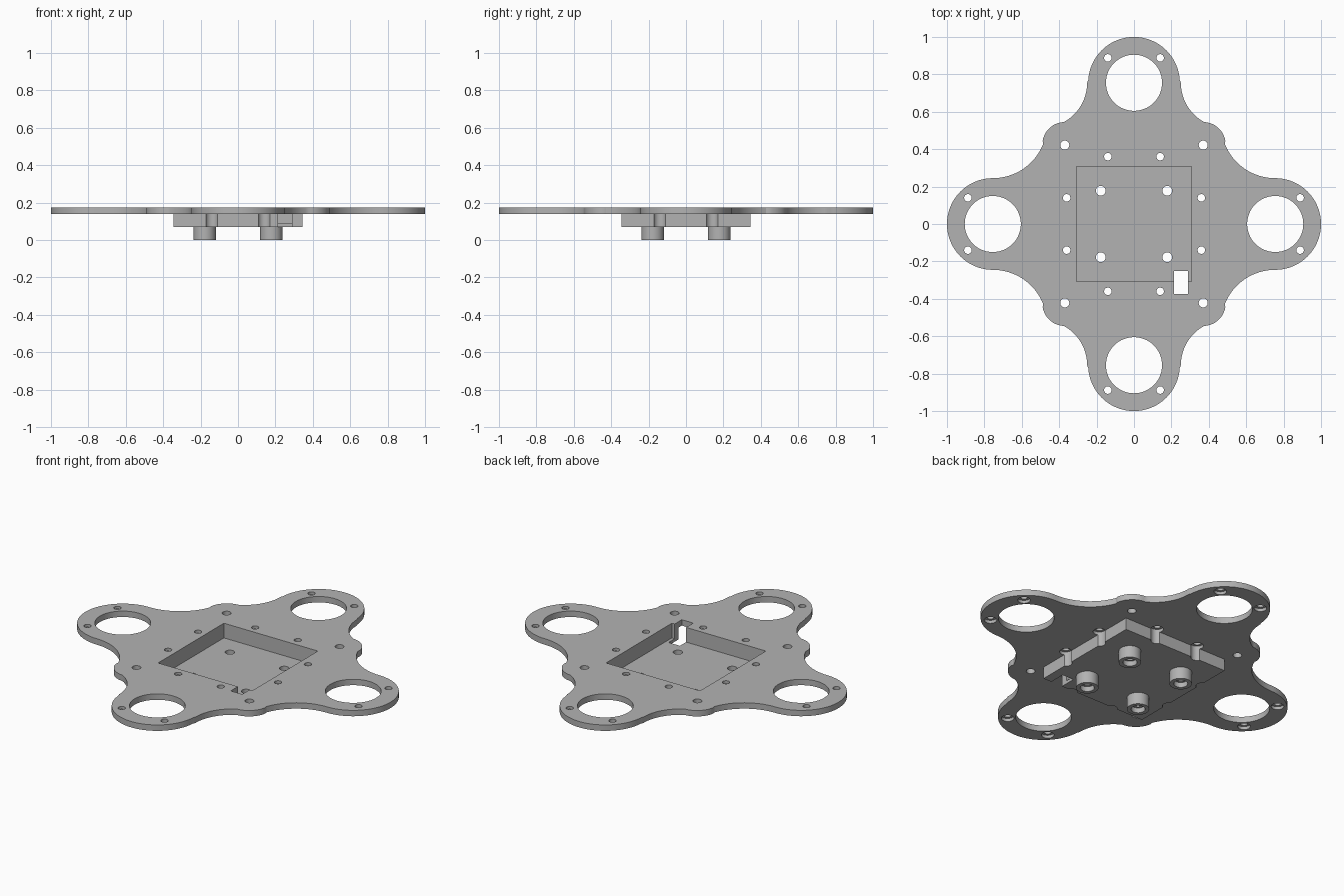
import bpy, bmesh
from math import cos, sin, pi, atan2, hypot
from mathutils import Matrix

cube = bpy.data.objects.get("Cube")
if cube:
    bpy.data.objects.remove(cube)

# Main levels and repeated positions
TOP, PLATE, FLOOR, TRAY = 0.175, 0.14, 0.088, 0.07
ARM, LOBE = 0.755, 0.245
SIGNS = [(sx, sy) for sx in (1, -1) for sy in (1, -1)]

gray = bpy.data.materials.new("plain gray")
gray.use_nodes = True
color = (0.45, 0.45, 0.45, 1)
gray.diffuse_color = color
gray.node_tree.nodes["Principled BSDF"].inputs["Base Color"].default_value = color


def make_object(name, bm):
    bmesh.ops.recalc_face_normals(bm, faces=bm.faces)
    mesh = bpy.data.meshes.new(name)
    bm.to_mesh(mesh)
    bm.free()
    mesh.materials.append(gray)
    obj = bpy.data.objects.new(name, mesh)
    bpy.context.collection.objects.link(obj)
    return obj


def cylinders(name, points, radius, z0, z1, segments=32):
    bm = bmesh.new()
    for x, y in points:
        bmesh.ops.create_cone(bm, cap_ends=True, segments=segments, radius1=radius, radius2=radius,
                              depth=z1 - z0, matrix=Matrix.Translation((x, y, (z0 + z1) / 2)))
    return make_object(name, bm)


def box(name, x0, x1, y0, y1, z0, z1):
    bm = bmesh.new()
    place = Matrix.Translation(((x0 + x1) / 2, (y0 + y1) / 2, (z0 + z1) / 2))
    size = Matrix.Diagonal((x1 - x0, y1 - y0, z1 - z0, 1))
    bmesh.ops.create_cube(bm, size=1, matrix=place @ size)
    return make_object(name, bm)


def cut(obj, cutters):
    for cutter in cutters:
        cutter.hide_render = True
        mod = obj.modifiers.new("cut", "BOOLEAN")
        mod.operation = "DIFFERENCE"
        mod.solver = "EXACT"
        mod.object = cutter
    graph = bpy.context.evaluated_depsgraph_get()
    mesh = bpy.data.meshes.new_from_object(obj.evaluated_get(graph))
    obj.modifiers.clear()
    obj.data = mesh


def arc(cx, cy, radius, a0, a1, steps):
    return [(cx + radius * cos(a0 + (a1 - a0) * i / steps),
             cy + radius * sin(a0 + (a1 - a0) * i / steps)) for i in range(steps + 1)]


def arc_between(cx, cy, start, end, steps):
    a0 = atan2(start[1] - cy, start[0] - cx) % (2 * pi)
    a1 = atan2(end[1] - cy, end[0] - cx) % (2 * pi)
    return arc(cx, cy, hypot(start[0] - cx, start[1] - cy), a0, a1, steps)


# Outline of one quarter: arm lobe, hollow, corner lobe, hollow, arm lobe
side, back = (0.49, 0.43), (0.375, 0.545)
quarter = arc(ARM, 0, LOBE, 0, pi / 2, 24)
quarter += arc_between(ARM, 0.535, (ARM, LOBE), side, 16)[1:]
quarter += arc_between(0.37, 0.425, side, back, 12)[1:]
quarter += arc_between(0.49, ARM, back, (LOBE, ARM), 16)[1:]
quarter += arc(0, ARM, LOBE, 0, pi / 2, 24)[1:]
half = quarter + [(-x, y) for x, y in quarter[-2::-1]]
outline = half + [(x, -y) for x, y in half[-2:0:-1]]

bm = bmesh.new()
face = bm.faces.new([bm.verts.new((x, y, PLATE)) for x, y in outline])
new = bmesh.ops.extrude_face_region(bm, geom=[face])["geom"]
bmesh.ops.translate(bm, vec=(0, 0, TOP - PLATE),
                    verts=[v for v in new if isinstance(v, bmesh.types.BMVert)])
plate = make_object("frame_plate", bm)

# Tray and its four hollow feet
tray = box("tray", -0.345, 0.345, -0.345, 0.345, TRAY, PLATE)
feet_at = [(0.178 * sx, 0.178 * sy) for sx, sy in SIGNS]
feet = cylinders("feet", feet_at, 0.06, 0, TRAY, 48)

# Cutters: openings, screw holes, screw head recesses, pocket and cable slot
arms = [(ARM, 0), (-ARM, 0), (0, ARM), (0, -ARM)]
screws = [p for r in (0.36, 0.888) for sx, sy in SIGNS
          for p in ((r * sx, 0.14 * sy), (0.14 * sx, r * sy))]
corners = [(0.37 * sx, 0.422 * sy) for sx, sy in SIGNS]
motor_cut = cylinders("motor_opening_cutter", arms, 0.15, 0, 0.3, 64)
screw_cut = cylinders("screw_hole_cutter", screws, 0.02, 0.12, 0.3)
recess_cut = cylinders("screw_recess_cutter", screws, 0.034, 0, 0.158)
corner_cut = cylinders("corner_hole_cutter", corners, 0.024, 0, 0.3)
foot_cut = cylinders("foot_hole_cutter", feet_at, 0.026, -0.1, 0.12)
nut_cut = cylinders("foot_recess_cutter", feet_at, 0.038, -0.1, 0.03)
pocket_cut = box("pocket_cutter", -0.308, 0.308, -0.308, 0.308, FLOOR, 0.3)
slot_cut = box("slot_cutter", 0.215, 0.29, -0.375, -0.25, -0.1, 0.3)

cut(plate, [motor_cut, screw_cut, recess_cut, corner_cut, pocket_cut, slot_cut])
cut(tray, [recess_cut, foot_cut, pocket_cut, slot_cut])
cut(feet, [foot_cut, nut_cut])
for helper in (motor_cut, screw_cut, recess_cut, corner_cut, foot_cut, nut_cut, pocket_cut, slot_cut):
    bpy.data.objects.remove(helper)

# Smooth the round walls, keep the edges crisp
bpy.ops.object.select_all(action="DESELECT")
for obj in (plate, tray, feet):
    obj.select_set(True)
bpy.context.view_layer.objects.active = plate
bpy.ops.object.shade_smooth_by_angle(angle=pi / 6)
